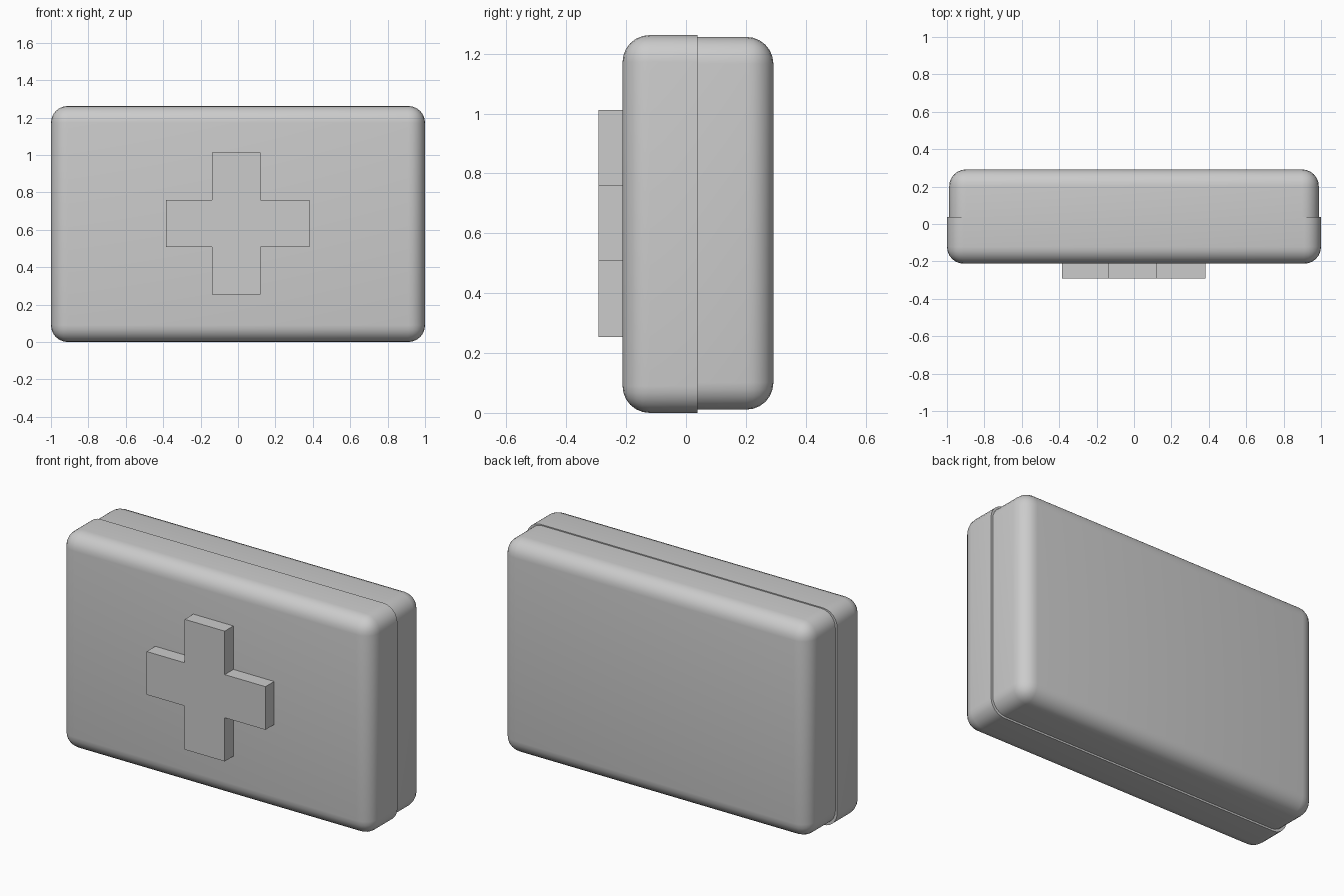
import bpy
import bmesh
from mathutils import Vector

if "Cube" in bpy.data.objects:
    bpy.data.objects.remove(bpy.data.objects["Cube"])

SEAM = 0.038      # y of the joint between the two shells
RADIUS = 0.09


def finish(name, bm):
    bmesh.ops.recalc_face_normals(bm, faces=bm.faces)
    mesh = bpy.data.meshes.new(name)
    bm.to_mesh(mesh)
    bm.free()
    obj = bpy.data.objects.new(name, mesh)
    bpy.context.collection.objects.link(obj)
    return obj


def shell(name, lo, hi, open_seam=False):
    """Box rounded on every edge except those around the seam."""
    bm = bmesh.new()
    bmesh.ops.create_cube(bm, size=1)
    lo, hi = Vector(lo), Vector(hi)
    for v in bm.verts:
        v.co = Vector([lo[i] + (v.co[i] + 0.5) * (hi[i] - lo[i]) for i in range(3)])
    edges = [e for e in bm.edges
             if not all(abs(v.co.y - SEAM) < 1e-4 for v in e.verts)]
    bmesh.ops.bevel(bm, geom=edges, offset=RADIUS, offset_type='OFFSET',
                    segments=6, profile=0.5, affect='EDGES')
    if open_seam:
        inner = [f for f in bm.faces
                 if all(abs(v.co.y - SEAM) < 1e-4 for v in f.verts)]
        bmesh.ops.delete(bm, geom=inner, context='FACES_ONLY')
    obj = finish(name, bm)
    bpy.ops.object.select_all(action='DESELECT')
    obj.select_set(True)
    bpy.context.view_layer.objects.active = obj
    bpy.ops.object.shade_smooth_by_angle()
    return obj


# Case: slightly larger front lid over the back half
shell("front_shell", (-1, -0.212, 0), (1, SEAM, 1.262))
shell("back_shell", (-0.988, SEAM, 0.011), (0.988, 0.292, 1.256), open_seam=True)

# Raised cross: one outline extruded forward from the lid
x0, x1, x2, x3 = -0.384, -0.139, 0.119, 0.381
z0, z1, z2, z3 = 0.254, 0.508, 0.759, 1.012
outline = [(x1, z0), (x2, z0), (x2, z1), (x3, z1), (x3, z2), (x2, z2),
           (x2, z3), (x1, z3), (x1, z2), (x0, z2), (x0, z1), (x1, z1)]
bm = bmesh.new()
face = bm.faces.new([bm.verts.new((x, -0.292, z)) for x, z in outline])
ext = bmesh.ops.extrude_face_region(bm, geom=[face], use_keep_orig=True)
bmesh.ops.translate(bm, vec=(0, 0.082, 0),
                    verts=[g for g in ext["geom"] if isinstance(g, bmesh.types.BMVert)])
finish("cross", bm)
